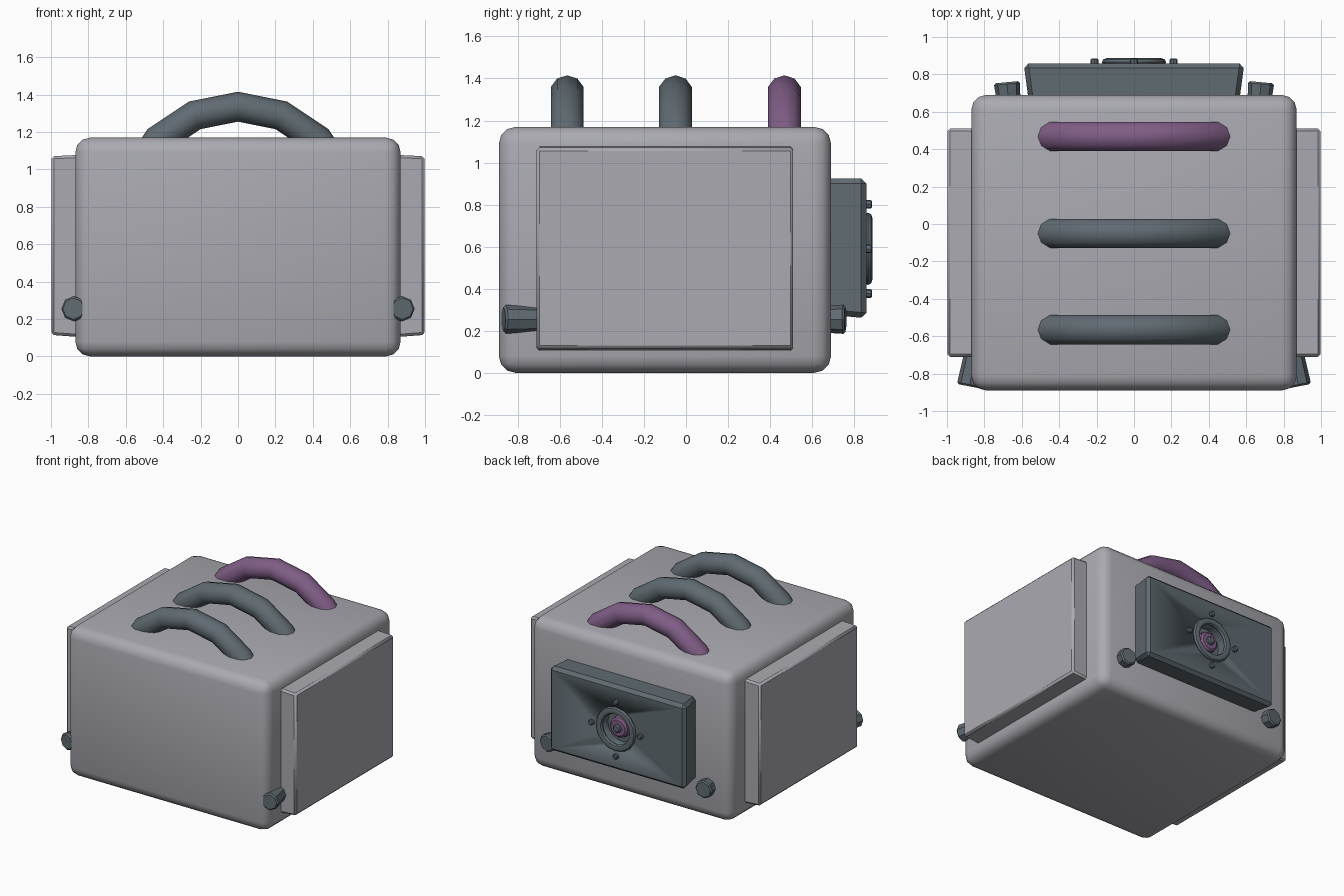
import bpy, bmesh, math
from mathutils import Vector, Matrix

if "Cube" in bpy.data.objects:
    bpy.data.objects.remove(bpy.data.objects["Cube"])


def material(name, rgb):
    m = bpy.data.materials.new(name)
    m.diffuse_color = (*rgb, 1)
    m.use_nodes = True
    m.node_tree.nodes["Principled BSDF"].inputs["Base Color"].default_value = m.diffuse_color
    return m


GREY = material("light grey", (0.40, 0.40, 0.44))
DARK = material("dark slate", (0.115, 0.145, 0.165))
PURPLE = material("purple", (0.215, 0.11, 0.24))


def finish(name, bm, mat, angle=35):
    bmesh.ops.recalc_face_normals(bm, faces=bm.faces)
    me = bpy.data.meshes.new(name)
    bm.to_mesh(me)
    bm.free()
    me.materials.append(mat)
    ob = bpy.data.objects.new(name, me)
    bpy.context.scene.collection.objects.link(ob)
    bpy.ops.object.select_all(action='DESELECT')
    ob.select_set(True)
    bpy.context.view_layer.objects.active = ob
    if angle:
        bpy.ops.object.shade_smooth_by_angle(angle=math.radians(angle))
    return ob


def box(name, lo, hi, mat, bevel, segments, taper=None):
    """Bevelled box; taper(v) may move the corners before bevelling."""
    bm = bmesh.new()
    bmesh.ops.create_cube(bm, size=1)
    lo, hi = Vector(lo), Vector(hi)
    for v in bm.verts:
        v.co = Vector([(a + b) / 2 + c * (b - a) for a, b, c in zip(lo, hi, v.co)])
        if taper:
            taper(v)
    bmesh.ops.bevel(bm, geom=bm.edges[:], offset=bevel, segments=segments,
                    profile=0.5, affect='EDGES')
    return finish(name, bm, mat)


def rod(name, a, b, r1, r2, mat, sides=8, bevel=0.0):
    a, b = Vector(a), Vector(b)
    bm = bmesh.new()
    bmesh.ops.create_cone(bm, cap_ends=True, segments=sides, radius1=r1, radius2=r2,
                          depth=(b - a).length)
    if bevel:
        caps = [e for e in bm.edges if all(v.co.z > 0 for v in e.verts)]
        bmesh.ops.bevel(bm, geom=caps, offset=bevel, segments=1, affect='EDGES')
    rot = (b - a).to_track_quat('Z', 'Y').to_matrix().to_4x4()
    bm.transform(Matrix.Translation((a + b) / 2) @ rot)
    return finish(name, bm, mat, 30)


def ring(name, centre, R, ra, rb, mat, angles, sides, closed):
    """Sweep an ellipse (ra radial, rb along y) around the y axis."""
    bm = bmesh.new()
    loops = []
    for t in angles:
        loop = []
        for i in range(sides):
            p = 2 * math.pi * i / sides
            d = R + ra * math.cos(p)
            loop.append(bm.verts.new((centre[0] + d * math.sin(t),
                                      centre[1] + rb * math.sin(p),
                                      centre[2] + d * math.cos(t))))
        loops.append(loop)
    pairs = list(zip(loops, loops[1:])) + ([(loops[-1], loops[0])] if closed else [])
    for A, B in pairs:
        for i in range(sides):
            j = (i + 1) % sides
            bm.faces.new((A[i], A[j], B[j], B[i]))
    if not closed:
        bm.faces.new(loops[0])
        bm.faces.new(loops[-1])
    return finish(name, bm, mat, 40)


# Main body
box("body", (-0.87, -0.89, 0), (0.87, 0.69, 1.17), GREY, 0.08, 3)

# Side panels, slightly smaller on the outer face
for s, side in ((-1, "left"), (1, "right")):
    def shrink(v):
        if abs(v.co.x) > 0.95:
            v.co.z += 0.015 if v.co.z < 0.5 else -0.01
    x0, x1 = sorted((s * 0.80, s * 0.998))
    box(side + "_panel", (x0, -0.71, 0.10), (x1, 0.51, 1.08), GREY, 0.014, 1, shrink)

# Three arched handles, the rear one purple
arc = [math.radians(22.5 * i) for i in range(-3, 4)]
for name, y, mat in (("front_handle", -0.565, DARK), ("middle_handle", -0.05, DARK),
                     ("rear_handle", 0.468, PURPLE)):
    ring(name, (0, y, 0.73), 0.605, 0.08, 0.082, mat, arc, 10, False)


# Rear box with a recessed round socket
def flare(v):
    if v.co.y < 0.75:
        v.co.x *= 0.95
        v.co.z += 0.02 if v.co.z < 0.5 else 0


rear = box("rear_box", (-0.59, 0.64, 0.26), (0.59, 0.858, 0.925), DARK, 0.025, 1, flare)
CX, CZ = 0, 0.59
cutter = rod("socket_cutter", (CX, 0.79, CZ), (CX, 0.95, CZ), 0.125, 0.125, DARK, 16)
cutter.hide_render = True
mod = rear.modifiers.new("socket", 'BOOLEAN')
mod.object, mod.operation, mod.solver = cutter, 'DIFFERENCE', 'EXACT'
bpy.context.view_layer.objects.active = rear
bpy.ops.object.modifier_apply(modifier="socket")
bpy.data.objects.remove(cutter)

# Socket rim, purple core, hub and four studs
ring("socket_rim", (CX, 0.865, CZ), 0.145, 0.027, 0.022, DARK,
     [math.tau * i / 16 for i in range(16)], 8, True)
rod("socket_core", (CX, 0.78, CZ), (CX, 0.845, CZ), 0.085, 0.075, PURPLE, 12, 0.012)
rod("socket_hub", (CX, 0.83, CZ), (CX, 0.868, CZ), 0.035, 0.03, DARK, 8, 0.008)
for i in range(4):
    a = math.pi / 2 * i
    x, z = CX + 0.212 * math.cos(a), CZ + 0.212 * math.sin(a)
    rod("socket_stud_%d" % (i + 1), (x, 0.845, z), (x, 0.885, z), 0.021, 0.021, DARK, 8, 0.006)

# Splayed corner pegs
for s, side in ((-1, "left"), (1, "right")):
    rod(side + "_front_peg", (s * 0.84, -0.66, 0.255), (s * 0.88, -0.868, 0.255),
        0.06, 0.068, DARK, 8, 0.01)
    rod(side + "_rear_peg", (s * 0.665, 0.60, 0.255), (s * 0.68, 0.758, 0.255),
        0.06, 0.07, DARK, 8, 0.01)
